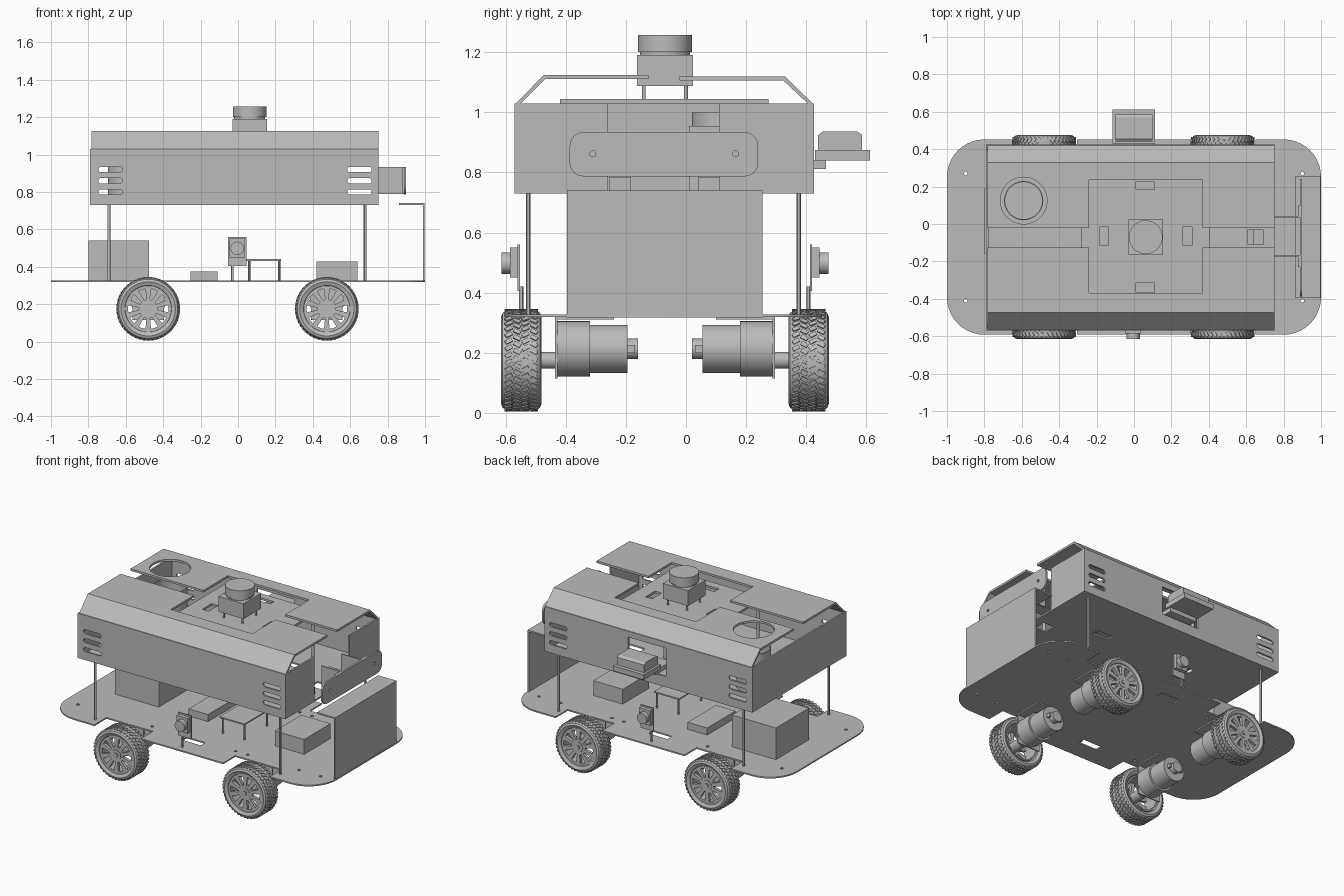
import bpy, bmesh
from math import pi, sin, cos, radians
from mathutils import Matrix, Vector

if "Cube" in bpy.data.objects:
    bpy.data.objects.remove(bpy.data.objects["Cube"])

GREY = (0.5, 0.5, 0.5, 1)
mat = bpy.data.materials.new("plain grey")
mat.use_nodes = True
mat.diffuse_color = GREY
mat.node_tree.nodes["Principled BSDF"].inputs["Base Color"].default_value = GREY

YC = -0.07            # centre line of the vehicle
DECK, FLOOR = 0.327, 0.735
XY = Matrix.Identity(4)
XZ = Matrix(((1, 0, 0, 0), (0, 0, -1, 0), (0, 1, 0, 0), (0, 0, 0, 1)))
YZ = Matrix(((0, 0, 1, 0), (1, 0, 0, 0), (0, 1, 0, 0), (0, 0, 0, 1)))
parts = []


def add(name, data):
    ob = bpy.data.objects.new(name, data)
    bpy.context.scene.collection.objects.link(ob)
    data.materials.append(mat)
    parts.append(ob)
    return ob


def add_bm(name, bm):
    bmesh.ops.recalc_face_normals(bm, faces=bm.faces)
    me = bpy.data.meshes.new(name)
    bm.to_mesh(me)
    bm.free()
    return add(name, me)


def box(name, x, y, z):
    """Box from (min, max) pairs."""
    bm = bmesh.new()
    size = [b - a for a, b in (x, y, z)]
    mid = [(a + b) / 2 for a, b in (x, y, z)]
    bmesh.ops.create_cube(bm, size=1, matrix=Matrix.Translation(mid) @ Matrix.Diagonal((*size, 1)))
    return add_bm(name, bm)


def lathe(name, profile, loc, axis="Y", steps=40):
    """Spin (radius, height) points round a vertical or a crosswise axis."""
    bm = bmesh.new()
    vs = [bm.verts.new((r, 0, h)) for r, h in profile]
    es = [bm.edges.new(p) for p in zip(vs, vs[1:])]
    bmesh.ops.spin(bm, geom=vs + es, cent=(0, 0, 0), axis=(0, 0, 1), angle=2 * pi, steps=steps)
    bmesh.ops.remove_doubles(bm, verts=bm.verts, dist=1e-4)
    turn = Matrix.Rotation(radians(-90), 4, "X") if axis == "Y" else XY
    bm.transform(Matrix.Translation(loc) @ turn)
    return add_bm(name, bm)


def rod(name, r, a, b, loc, axis="Z", steps=24):
    return lathe(name, [(0, a), (r, a), (r, b), (0, b)], loc, axis, steps)


def sheet(name, outlines, thick, plane, offset):
    """Flat sheet; the first outline is the edge, the others are holes."""
    cu = bpy.data.curves.new(name, "CURVE")
    cu.dimensions, cu.fill_mode, cu.extrude = "2D", "BOTH", thick / 2
    for pts in outlines:
        sp = cu.splines.new("POLY")
        sp.points.add(len(pts) - 1)
        for p, (u, v) in zip(sp.points, pts):
            p.co = (u, v, 0, 1)
        sp.use_cyclic_u = True
    ob = bpy.data.objects.new(name, cu)
    me = bpy.data.meshes.new_from_object(ob)
    bpy.data.objects.remove(ob)
    bm = bmesh.new()
    bm.from_mesh(me)
    bmesh.ops.remove_doubles(bm, verts=bm.verts, dist=1e-5)
    bm.transform(Matrix.Translation(offset) @ plane)
    me.materials.clear()
    return add_bm(name, bm)


def arc(cx, cy, r, a, b, n=10):
    return [(cx + r * cos(radians(a + (b - a) * i / n)), cy + r * sin(radians(a + (b - a) * i / n)))
            for i in range(n + 1)]


def circle(cx, cy, r, n=32):
    return arc(cx, cy, r, 0, 360, n)[:-1]


def rect(a, b, c, d):
    return [(a, c), (b, c), (b, d), (a, d)]


def rrect(a, b, c, d, r, n=6):
    return (arc(b - r, d - r, r, 0, 90, n) + arc(a + r, d - r, r, 90, 180, n)
            + arc(a + r, c + r, r, 180, 270, n) + arc(b - r, c + r, r, 270, 360, n))


# Base plate with rounded corners and wheel notches
H = 0.522
quarter = arc(0.8, H - 0.2, 0.2, 0, 90) + [(0.65, H), (0.65, 0.395), (0.305, 0.395), (0.305, H)]
half = quarter + [(-x, y) for x, y in reversed(quarter)]
outline = half + [(-x, -y) for x, y in half]
slots = [rrect(-0.09, 0.05, s * 0.37 - 0.025, s * 0.37 + 0.025, 0.005, 1) for s in (-1, 1)]
holes = [circle(x, y, 0.01, 10) for x in (-0.9, -0.35, 0.27, 0.36, 0.74, 0.9) for y in (-0.34, 0.34)]
sheet("base_plate", [outline] + slots + holes, 0.009, XY, (0, YC, 0.323))

# Cover: side walls, slopes and top panels
louvres = [rrect(x, x + 0.13, z - 0.014, z + 0.014, 0.013)
           for x in (-0.747, 0.585) for z in (0.92, 0.86, 0.80)]
X0, X1, T = -0.782, 0.75, 0.012
wall = rect(X0, X1, 0.73, 1.03)
sheet("cover_front_wall", [wall] + louvres, T, XZ, (0, -0.564, 0))
sheet("cover_back_wall", [wall, rect(-0.15, 0.13, 0.8, 0.99)] + louvres, T, XZ, (0, 0.42, 0))
for side, s, edge, top, gap, notch in (("front", 1, -0.57, 1.125, -0.125, -0.37),
                                       ("back", -1, 0.426, 1.12, -0.022, 0.235)):
    bend = edge + s * 0.097
    sheet("cover_slope_" + side, [[(edge, 1.025), (bend, top), (bend + s * 0.005, top - 0.014),
                                   (edge + s * 0.016, 1.025)]], X1 - X0, YZ, ((X0 + X1) / 2, 0, 0))
    panel = [(X0, bend), (X1, bend), (X1, gap), (0.365, gap), (0.365, notch),
             (-0.24, notch), (-0.24, gap), (X0, gap)]
    cut = [circle(-0.59, 0.125, 0.125, 48)] if side == "back" else []
    sheet("cover_top_" + side, [panel] + cut, 0.014, XY, (0, 0, top - 0.007))

# Cover ends and floor
box("cover_right_end", (-0.79, -0.778), (-0.57, 0.426), (0.73, 1.03))
for y in ((-0.57, -0.26), (0.11, 0.426)):
    box("cover_left_end", (0.738, 0.75), y, (0.73, 1.03))
floor_slots = [rect(x - 0.06, x + 0.06, 0.06, 0.11) for x in (-0.32, 0.32)]
floor_slots.append(rect(0.61, 0.69, -0.11, -0.03))
sheet("cover_floor", [rect(X0, X1, -0.565, 0.42)] + floor_slots, 0.01, XY, (0, 0, FLOOR))
lathe("cup_tube", [(0.105, 0.74), (0.105, 1.0), (0.099, 1.0), (0.099, 0.74)], (-0.59, 0.125, 0), "Z", 48)
for y in (-0.22, 0.075):
    box("connector", (0.6, 0.7), (y - 0.035, y + 0.035), (0.74, 0.785))

# Sensor shelf and scanner
C = (0.0625, YC)
shelf_slots = [rect(0.01, 0.11, 0.185, 0.225), rect(0.01, 0.11, -0.365, -0.315),
               rect(-0.185, -0.135, -0.115, -0.015), rect(0.26, 0.31, -0.115, -0.015)]
sheet("sensor_shelf", [rect(-0.28, 0.405, -0.42, 0.275)] + shelf_slots, 0.014, XY, (0, 0, 1.037))
for x in (-0.26, 0.385):
    for y in (-0.39, 0.245):
        rod("shelf_post", 0.01, 0.74, 1.03, (x, y, 0))
for sx in (-1, 1):
    for sy in (-1, 1):
        rod("scanner_post", 0.006, 1.04, 1.09, (C[0] + sx * 0.07, C[1] + sy * 0.07, 0))
box("scanner_body", (C[0] - 0.093, C[0] + 0.093), (C[1] - 0.093, C[1] + 0.093), (1.087, 1.19))
lathe("scanner_head", [(0, 1.19), (0.083, 1.19), (0.083, 1.2), (0.09, 1.2), (0.09, 1.258), (0, 1.258)],
      (*C, 0), "Z", 48)

# Rear depth camera
box("camera_bracket", (-0.1, 0.1), (0.3, 0.465), (0.812, 0.842))
box("camera_base", (-0.115, 0.112), (0.43, 0.612), (0.84, 0.874))
sheet("camera_body", [[(0.44, 0.874), (0.586, 0.874), (0.586, 0.925), (0.57, 0.936),
                       (0.455, 0.936), (0.44, 0.925)]], 0.2, YZ, (0, 0, 0))
box("camera_inner_mount", (-0.09, 0.09), (0.01, 0.11), (0.74, 0.955))

# Rounded end panel on its two brackets
sheet("end_panel", [rrect(-0.387, 0.24, 0.787, 0.934, 0.045)]
      + [circle(y, 0.862, 0.01, 12) for y in (-0.31, 0.165)], 0.012, YZ, (0.893, 0, 0))
for y, s in ((-0.17, -1), (0.04, 1)):
    box("panel_bracket", (0.74, 0.888), (y - 0.004, y + 0.004), (0.79, 0.934))
    box("panel_bracket_flange", (0.878, 0.888), sorted((y, y + s * 0.06)), (0.79, 0.934))

# Bumper shield
box("bumper_shield", (0.988, 0.998), (-0.396, 0.254), (0.318, 0.74))
box("bumper_flange", (0.862, 0.998), (-0.396, 0.254), (0.73, 0.74))

# Units on the base plate
box("battery", (-0.8, -0.475), (-0.16, 0.19), (DECK, 0.54))
box("control_box", (0.42, 0.638), (-0.21, 0.07), (DECK, 0.427))
box("power_box", (-0.255, -0.11), (-0.16, 0.14), (DECK, 0.375))
box("board", (0.045, 0.23), (-0.26, 0.01), (0.432, 0.441))
for x in (0.06, 0.22):
    for y in (-0.245, -0.005):
        rod("board_post", 0.006, DECK, 0.435, (x, y, 0), steps=12)

# Cover posts and the side sensors
for s in (-1, 1):
    for x in (-0.69, 0.68):
        rod("cover_post", 0.008, DECK, 0.735, (x, YC + 0.015 - 0.0 + s * 0.45 - 0.02, 0), steps=12)
    y = YC + s * 0.49
    box("sensor_plate", (-0.053, 0.045), sorted((y, y - s * 0.008)), (0.405, 0.56))
    box("sensor_block", (-0.045, 0.037), sorted((y, y + s * 0.025)), (0.45, 0.55))
    rod("sensor_lens", 0.036, -0.03, 0.03, (-0.004, y + s * 0.024, 0.498), "Y")
    rod("sensor_post", 0.007, DECK, 0.42, (-0.03, y - s * 0.012, 0), steps=12)

# Wheels, motors and brackets
TYRE = [(0.125, -0.058), (0.145, -0.067), (0.158, -0.062), (0.165, -0.05), (0.166, 0.05),
        (0.158, 0.062), (0.145, 0.067), (0.125, 0.058), (0.115, 0.04), (0.115, -0.04), (0.125, -0.058)]
SPOKES = []
for i in range(10):
    a = i * 36
    SPOKES.append(arc(0, 0, 0.108, a - 10, a + 10, 4) + arc(0, 0, 0.05, a + 7, a - 7, 2))


def tread(name, loc):
    bm = bmesh.new()
    for i in range(44):
        for row, tilt in ((-0.042, 0.5), (-0.014, -0.5), (0.014, 0.5), (0.042, -0.5)):
            m = (Matrix.Translation(loc) @ Matrix.Rotation(2 * pi * (i + tilt / 2) / 44, 4, "Y")
                 @ Matrix.Translation((0, row, 0.165)) @ Matrix.Rotation(tilt, 4, "Z")
                 @ Matrix.Diagonal((0.014, 0.024, 0.01, 1)))
            bmesh.ops.create_cube(bm, size=1, matrix=m)
    return add_bm(name, bm)


for x in (-0.48, 0.475):
    for s in (-1, 1):
        hub = Vector((x, YC + s * 0.478, 0.175))
        lathe("tyre", TYRE, hub, steps=56)
        tread("tyre_tread", hub)
        sheet("rim", [circle(0, 0, 0.126, 48)] + SPOKES, 0.02, XZ, hub + Vector((0, s * 0.045, 0)))
        lathe("rim_barrel", [(0.118, -0.055), (0.118, 0.055), (0.109, 0.055), (0.109, -0.055), (0.118, -0.055)], hub)
        rod("wheel_hub", 0.034, -0.058, 0.058, hub, "Y")
        rod("hub_nut", 0.014, -0.064, 0.064, hub, "Y", 6)

        def span(a, b):
            return sorted((s * a, s * b))
        axis = Vector((x, YC, 0.213))
        rod("axle", 0.028, *span(0.35, 0.44), hub * 1 - Vector((0, s * 0.478, 0)), "Y")
        rod("gearbox", 0.092, *span(0.25, 0.36), axis, "Y", 48)
        rod("motor", 0.08, *span(0.125, 0.25), axis, "Y", 48)
        rod("motor_cap", 0.034, *span(0.09, 0.125), axis, "Y")
        for dx in (-0.045, 0.045):
            box("motor_terminal", (x + dx - 0.006, x + dx + 0.006),
                [YC + v for v in span(0.1, 0.125)], (0.2, 0.226))
        box("motor_bracket", (x - 0.085, x + 0.085), [YC + v for v in span(0.358, 0.366)], (0.115, 0.318))
        box("motor_bracket_flange", (x - 0.085, x + 0.085), [YC + v for v in span(0.17, 0.366)], (0.31, 0.319))

# Smooth the round surfaces, keep the sharp edges
bpy.ops.object.select_all(action="DESELECT")
for ob in parts:
    ob.select_set(True)
bpy.context.view_layer.objects.active = parts[0]
bpy.ops.object.shade_smooth_by_angle(angle=radians(30))
